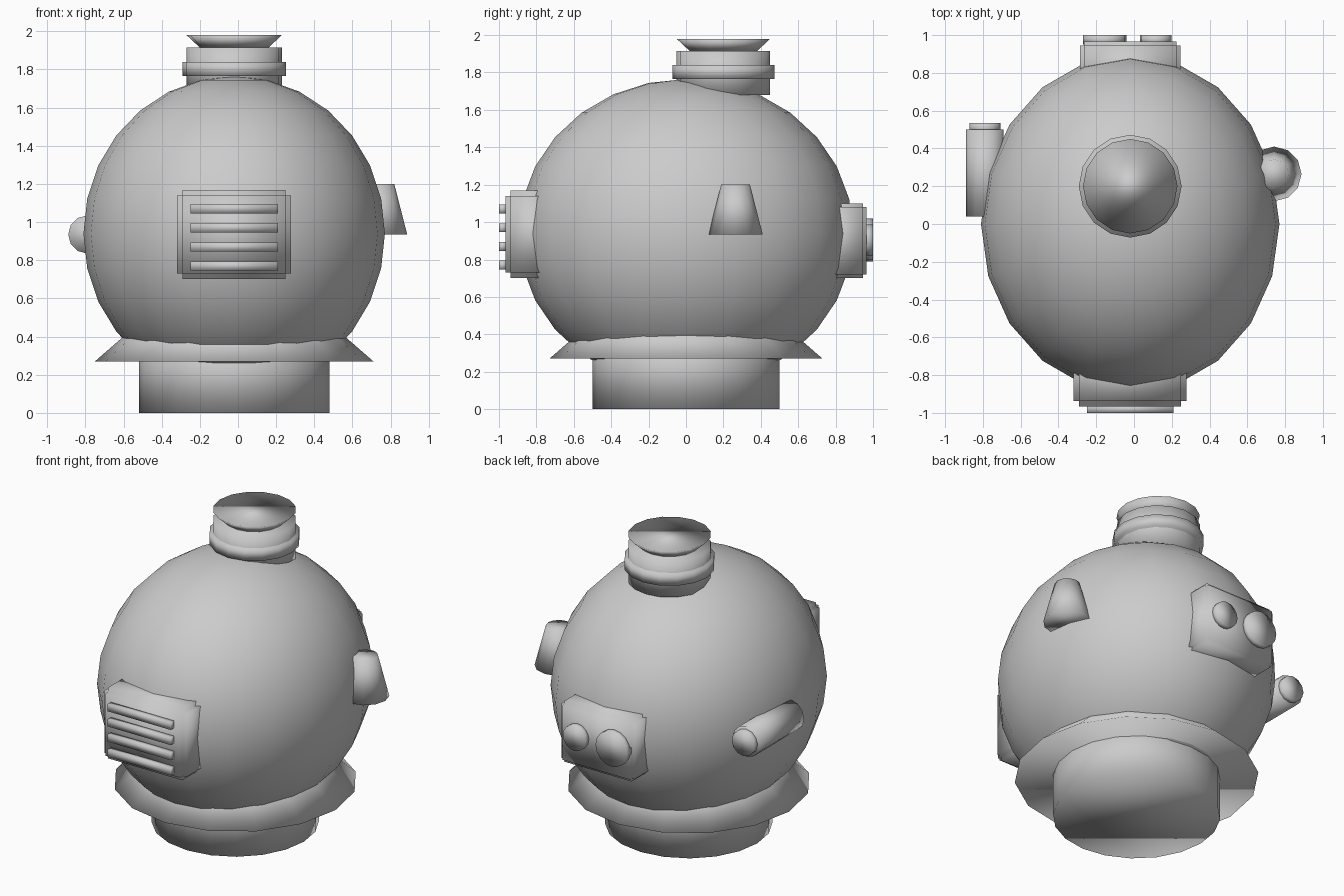
import bpy, bmesh
from math import radians
from mathutils import Matrix, Vector

if "Cube" in bpy.data.objects:
    bpy.data.objects.remove(bpy.data.objects["Cube"])

CX = -0.02  # centre line of the helmet


def finish(bm, name):
    bmesh.ops.recalc_face_normals(bm, faces=bm.faces)
    for f in bm.faces:
        f.smooth = True
    mesh = bpy.data.meshes.new(name)
    bm.to_mesh(mesh)
    bm.free()
    obj = bpy.data.objects.new(name, mesh)
    bpy.context.collection.objects.link(obj)
    return obj


def cone(name, start, r1, r2, length, axis='Z', sides=16):
    """Capped cone or cylinder that grows from start along +axis."""
    bm = bmesh.new()
    turn = Matrix.Rotation(radians(-90), 4, 'X') if axis == 'Y' else Matrix()
    matrix = Matrix.Translation(start) @ turn @ Matrix.Translation((0, 0, length / 2))
    bmesh.ops.create_cone(bm, cap_ends=True, segments=sides, radius1=r1,
                          radius2=r2, depth=length, matrix=matrix)
    return finish(bm, name)


def box(name, lo, hi, step=0.0):
    """Box; with step, every face is pushed out by that much on its own."""
    lo, hi = Vector(lo), Vector(hi)
    bm = bmesh.new()
    bmesh.ops.create_cube(bm, size=1, matrix=Matrix.Translation((lo + hi) / 2)
                          @ Matrix.Diagonal((*(hi - lo), 1)))
    if step:
        bm.normal_update()
        moves = [f.normal.copy() for f in bm.faces]
        new = bmesh.ops.extrude_discrete_faces(bm, faces=bm.faces[:])['faces']
        for f, n in zip(new, moves):
            bmesh.ops.translate(bm, verts=f.verts[:], vec=n * step)
    return finish(bm, name)


# Main dome, a stretched ball
bm = bmesh.new()
bmesh.ops.create_uvsphere(bm, u_segments=20, v_segments=14, radius=1,
                          matrix=Matrix.Translation((CX, 0, 0.94))
                          @ Matrix.Diagonal((0.79, 0.895, 0.825, 1)))
finish(bm, "dome")

# Neck and flared skirt
cone("neck", (CX, 0, 0), 0.5, 0.5, 0.4, sides=20)
cone("skirt", (CX, 0, 0.27), 0.73, 0.5, 0.2)

# Top fitting: stem, collar and flared cap
cone("top_stem", (CX, 0.2, 1.68), 0.25, 0.25, 0.235)
cone("top_collar", (CX, 0.2, 1.765), 0.272, 0.272, 0.075)
cone("top_flare", (CX, 0.2, 1.915), 0.18, 0.25, 0.065)

# Front window with four bars
box("front_window", (-0.29, -0.937, 0.73), (0.25, -0.7, 1.14), 0.029)
for i in range(4):
    z = 0.77 + 0.1 * i
    box(f"window_bar_{i + 1}", (-0.25, -1.0, z - 0.024), (0.21, -0.96, z + 0.024))

# Back plate with two round valves
box("back_plate", (-0.265, 0.7, 0.72), (0.225, 0.945, 1.08), 0.02)
cone("large_valve", (-0.155, 0.95, 0.905), 0.115, 0.115, 0.05, 'Y')
cone("small_valve", (0.115, 0.95, 0.905), 0.083, 0.083, 0.05, 'Y')

# Left pipe lying along the side, with a smaller end cap
cone("side_pipe", (-0.79, 0.04, 0.935), 0.1, 0.1, 0.46, 'Y', 12)
cone("side_pipe_end", (-0.79, 0.48, 0.935), 0.082, 0.082, 0.055, 'Y', 12)

# Right tapered plug
cone("side_plug", (0.742, 0.265, 0.935), 0.145, 0.077, 0.265, 'Z', 12)
